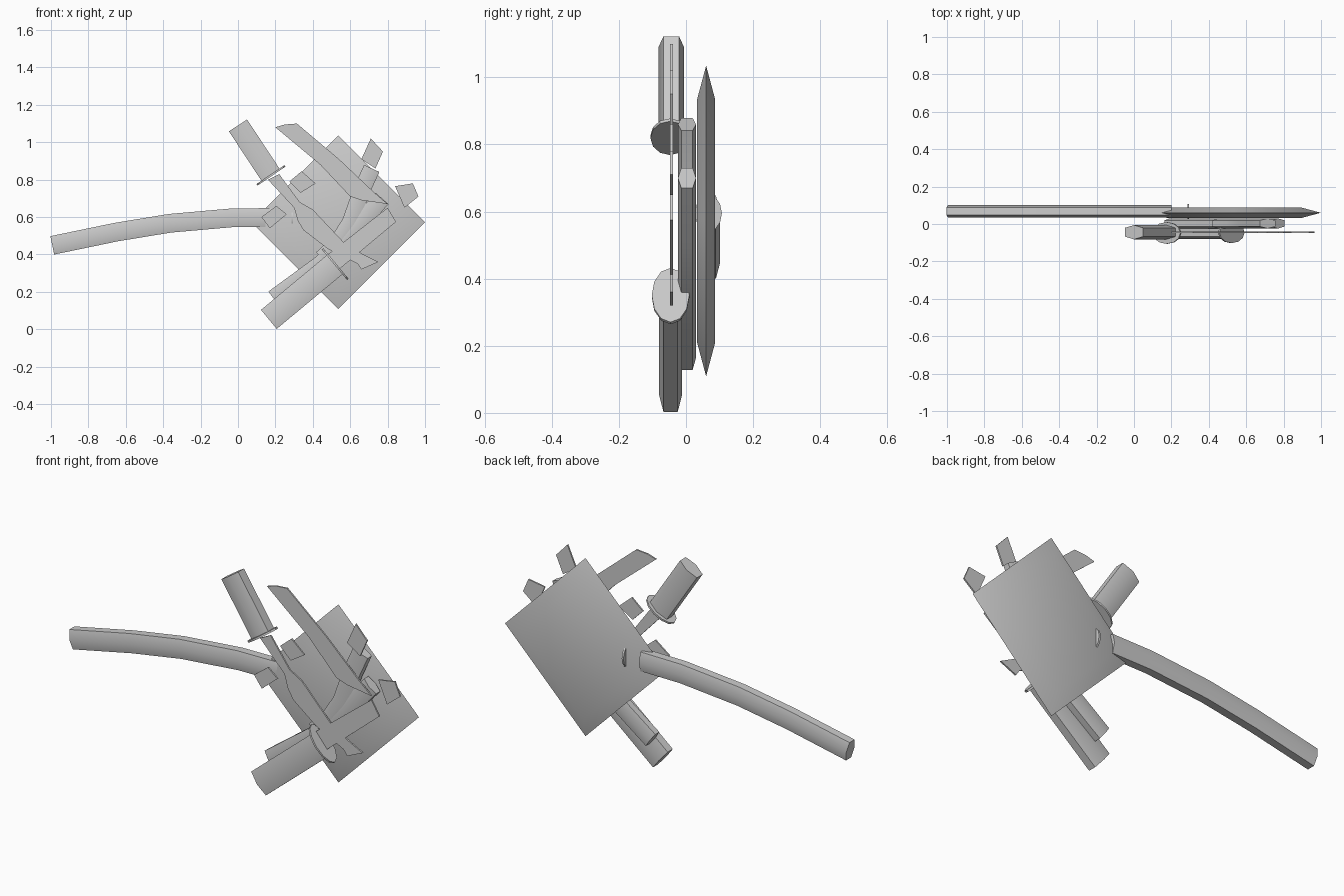
import bpy, bmesh, math
from mathutils import Vector

if "Cube" in bpy.data.objects:
    bpy.data.objects.remove(bpy.data.objects["Cube"])

HEX = [(1, .62), (0, 1), (-1, .62), (-1, -.62), (0, -1), (1, -.62)]
ROUND = [(math.cos(i * math.pi / 6), math.sin(i * math.pi / 6)) for i in range(12)]
BLADE_Y = -0.043


def finish(name, bm):
    bmesh.ops.recalc_face_normals(bm, faces=bm.faces)
    mesh = bpy.data.meshes.new(name)
    bm.to_mesh(mesh)
    bm.free()
    ob = bpy.data.objects.new(name, mesh)
    bpy.context.collection.objects.link(ob)
    bpy.ops.object.select_all(action='DESELECT')
    ob.select_set(True)
    bpy.context.view_layer.objects.active = ob
    bpy.ops.object.shade_smooth_by_angle(angle=math.radians(30))
    return ob


def sweep(name, path, y, half_width, half_depth, section=HEX):
    """Sweep a section along a path in the xz plane."""
    bm = bmesh.new()
    pts = [Vector(p) for p in path]
    rings = []
    for i, p in enumerate(pts):
        d = (pts[min(i + 1, len(pts) - 1)] - pts[max(i - 1, 0)]).normalized()
        rings.append([bm.verts.new((p.x - d.y * u * half_width, y + v * half_depth,
                                    p.y + d.x * u * half_width)) for u, v in section])
    n = len(section)
    for a, b in zip(rings, rings[1:]):
        for i in range(n):
            bm.faces.new((a[i], a[(i + 1) % n], b[(i + 1) % n], b[i]))
    bm.faces.new(rings[0])
    bm.faces.new(rings[-1])
    return finish(name, bm)


def plate(name, outline, y=BLADE_Y, thick=0.008):
    """Extrude a flat xz outline along y."""
    bm = bmesh.new()
    face = bm.faces.new([bm.verts.new((x, y - thick / 2, z)) for x, z in outline])
    out = bmesh.ops.extrude_face_region(bm, geom=[face])
    bmesh.ops.translate(bm, vec=(0, thick, 0),
                        verts=[v for v in out['geom'] if isinstance(v, bmesh.types.BMVert)])
    return finish(name, bm)


def guard(name, centre, direction, y, half_width, half_depth):
    c, d = Vector(centre), Vector(direction).normalized() * 0.005
    return sweep(name, [c - d, c + d], y, half_width, half_depth, ROUND)


# Large square blade with a sharpened rim
bm = bmesh.new()
rings = []
for y, r in ((0.033, .362), (0.06, .463), (0.087, .362)):
    rings.append([bm.verts.new((.536 + r * math.cos(k * math.pi / 2), y,
                                .572 + r * math.sin(k * math.pi / 2))) for k in range(4)])
for a, b in zip(rings, rings[1:]):
    for i in range(4):
        bm.faces.new((a[i], a[(i + 1) % 4], b[(i + 1) % 4], b[i]))
bm.faces.new(rings[0])
bm.faces.new(rings[-1])
finish("square_blade", bm)

# Its long curved handle and small collar
sweep("curved_handle", [(-.993, .449), (-.65, .52), (-.363, .567), (-.032, .596), (.2, .598)],
      .068, .05, .034)
guard("collar", (.29, .595), (1, 0), .067, .055, .04)

# Two sword grips with oval guards
sweep("upper_grip", [(0, 1.09), (.176, .823)], -.044, .058, .038)
guard("upper_guard", (.176, .823), (.56, -.83), -.048, .09, .058)
sweep("lower_grip", [(.165, .053), (.52, .348)], -.046, .066, .034)
guard("lower_guard", (.52, .348), (.77, .64), -.046, .105, .056)

# Curved rods behind the swords
sweep("long_rod", [(.19, .165), (.45, .355), (.62, .53), (.77, .70)], .003, .046, .027)
sweep("bent_rod", [(.45, .38), (.53, .46), (.60, .57), (.66, .74), (.715, .86)], .003, .045, .027)

# Jagged thin blades
plate("upper_blade", [(.16, .80), (.22, .83), (.33, .68), (.40, .64), (.57, .46), (.67, .40),
                      (.75, .36), (.66, .32), (.64, .35), (.48, .43), (.35, .53), (.32, .58),
                      (.30, .65)])
plate("lower_blade", [(.48, .40), (.80, .65), (.845, .575), (.54, .32)])
plate("blade_tip", [(.20, 1.08), (.25, 1.095), (.315, 1.10), (.54, .91), (.73, .73), (.80, .67),
                    (.66, .69), (.60, .71), (.44, .88)])

# Broken blade shards
shards = [
    [(.66, .91), (.71, 1.02), (.775, .95), (.735, .86)],
    [(.84, .765), (.935, .78), (.965, .71), (.89, .65)],
    [(.275, .79), (.34, .845), (.415, .78), (.335, .73)],
    [(.125, .60), (.205, .66), (.26, .615), (.17, .54)],
]
for i, s in enumerate(shards):
    plate(f"shard_{i + 1}", s)
